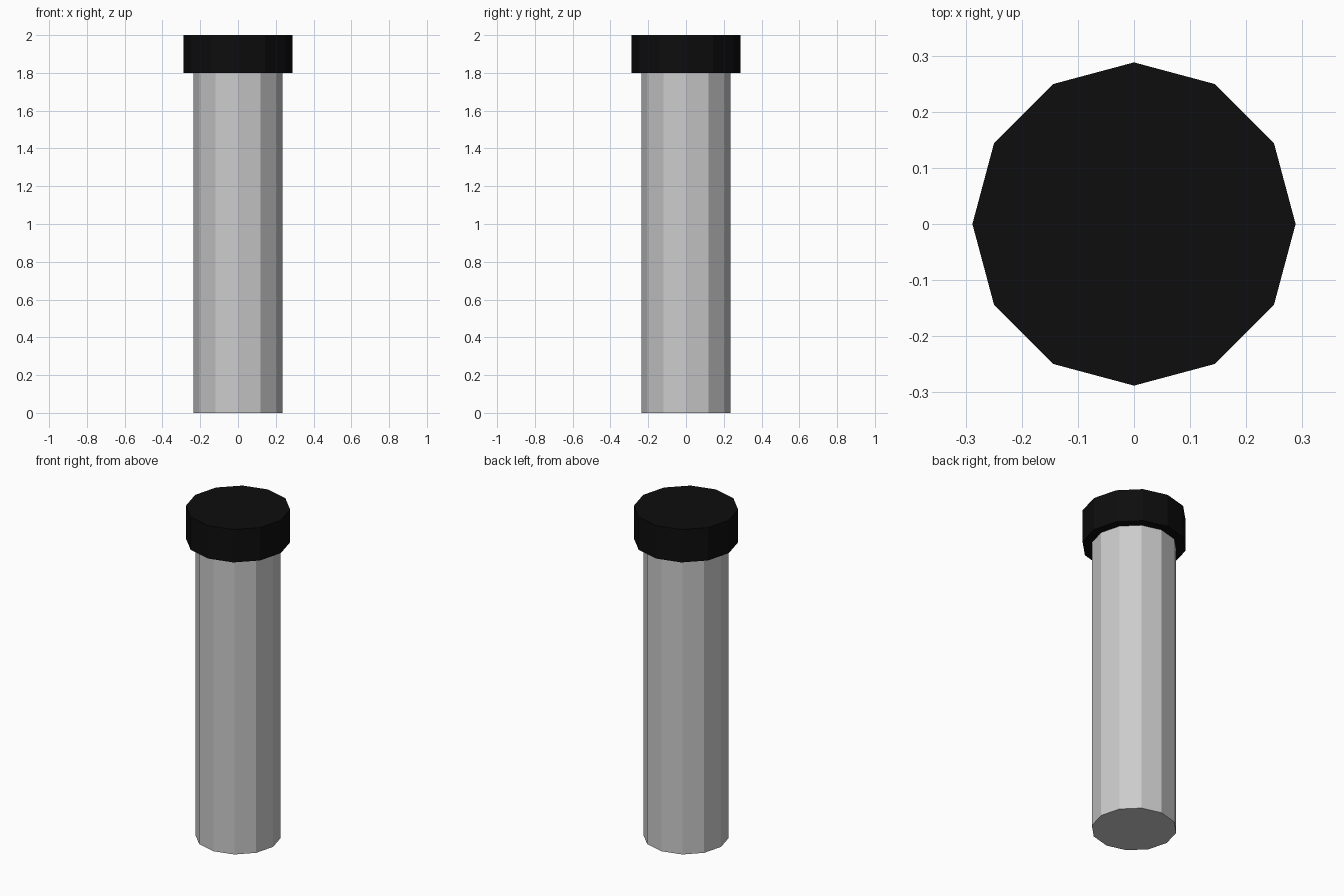
import bpy

if "Cube" in bpy.data.objects:
    bpy.data.objects.remove(bpy.data.objects["Cube"])


def prism(name, radius, bottom, top):
    # Flat-sided 12-gon cylinder with a corner on each axis
    bpy.ops.mesh.primitive_cylinder_add(
        vertices=12, radius=radius, depth=top - bottom,
        location=(0, 0, (bottom + top) / 2))
    obj = bpy.context.object
    obj.name = name
    return obj


# Grey tube
prism("body", 0.236, 0.0, 1.8)

# Wider black lid
cap = prism("cap", 0.288, 1.8, 2.0)
black = bpy.data.materials.new("black")
black.diffuse_color = (0.004, 0.004, 0.004, 1)
black.use_nodes = True
black.node_tree.nodes["Principled BSDF"].inputs["Base Color"].default_value = black.diffuse_color
cap.data.materials.append(black)
